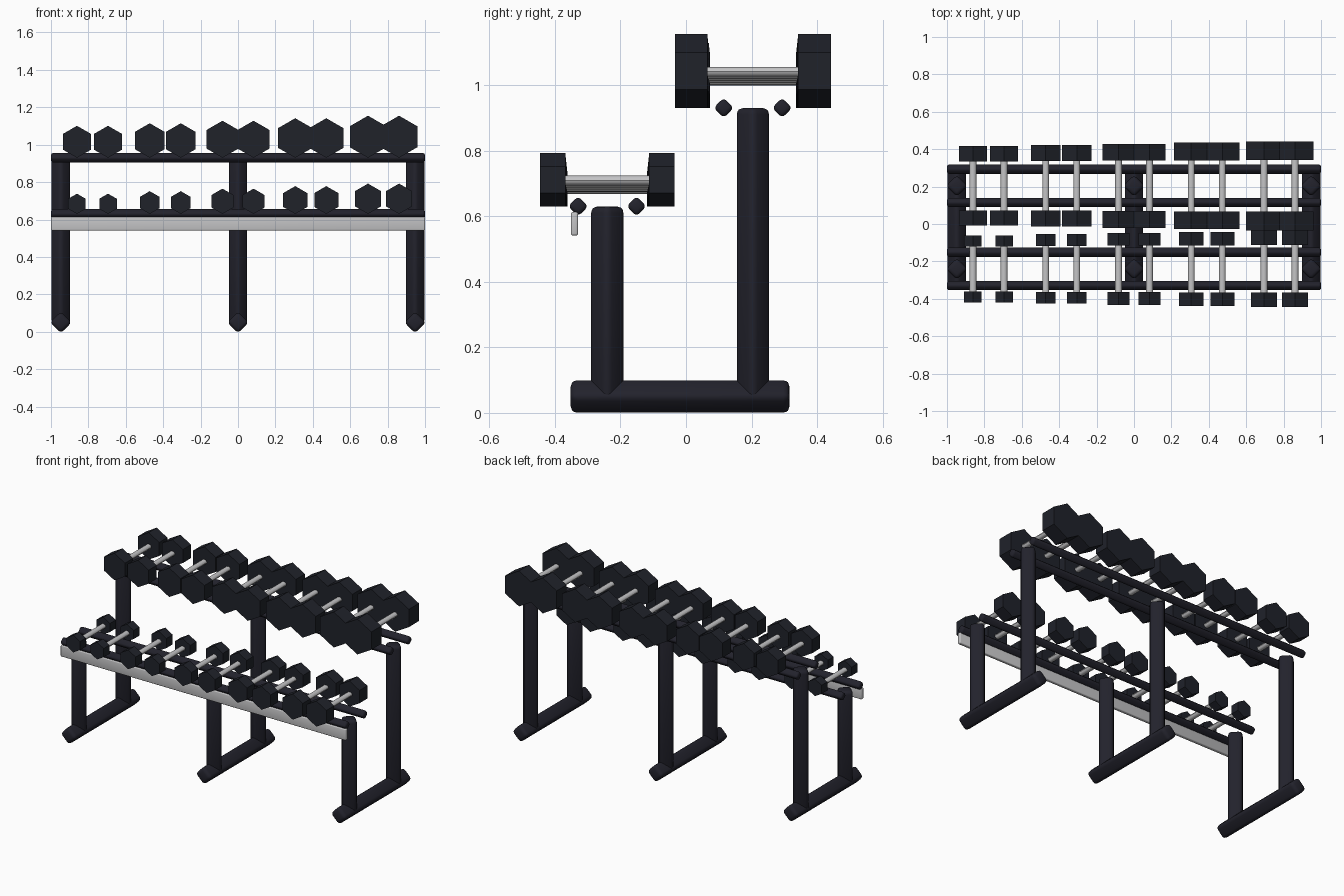
import bpy
import math
from mathutils import Matrix

old = bpy.data.objects.get("Cube")
if old:
    bpy.data.objects.remove(old, do_unlink=True)


def material(name, colour, rough):
    m = bpy.data.materials.new(name)
    m.use_nodes = True
    m.diffuse_color = (*colour, 1)
    node = m.node_tree.nodes["Principled BSDF"]
    node.inputs["Base Color"].default_value = (*colour, 1)
    node.inputs["Roughness"].default_value = rough
    return m


FRAME = material("frame charcoal", (0.016, 0.016, 0.025), 0.5)
RUBBER = material("rubber black", (0.014, 0.016, 0.023), 0.6)
STEEL = material("brushed steel", (0.55, 0.55, 0.56), 0.4)


def finish(obj, mat, smooth=True):
    obj.data.materials.append(mat)
    if smooth:
        bpy.ops.object.select_all(action='DESELECT')
        obj.select_set(True)
        bpy.context.view_layer.objects.active = obj
        bpy.ops.object.shade_smooth_by_angle(angle=math.radians(35))
    return obj


def bar(name, centre, size, mat, bevel, axis=None):
    """Rounded box; with an axis it is turned to stand on its edge."""
    bpy.ops.mesh.primitive_cube_add(size=1, location=centre)
    obj = bpy.context.object
    obj.name = name
    turn = Matrix.Rotation(math.pi / 4, 4, axis) if axis else Matrix()
    obj.data.transform(turn @ Matrix.Diagonal((*size, 1)))
    mod = obj.modifiers.new("rounded edges", 'BEVEL')
    mod.width = bevel
    mod.segments = 3
    bpy.ops.object.modifier_apply(modifier=mod.name)
    return finish(obj, mat)


def prism(name, centre, sides, rx, rz, y0, y1, mat, smooth=False):
    """Prism along y with a corner at the top."""
    ring = [(rx * math.sin(math.tau * i / sides), rz * math.cos(math.tau * i / sides))
            for i in range(sides)]
    verts = [(x, y, z) for y in (y0, y1) for x, z in ring]
    faces = [(i, i + sides, (i + 1) % sides + sides, (i + 1) % sides) for i in range(sides)]
    faces += [tuple(range(sides)), tuple(reversed(range(sides, 2 * sides)))]
    mesh = bpy.data.meshes.new(name)
    mesh.from_pydata(verts, [], faces)
    obj = bpy.data.objects.new(name, mesh)
    obj.location = centre
    bpy.context.collection.objects.link(obj)
    return finish(obj, mat, smooth)


# Three support frames: a floor bar with a short front and a tall rear post
BEAM, ROUND = 0.082, 0.02
FRONT_Y, REAR_Y = -0.24, 0.204
for side, x in (("right", -0.947), ("middle", 0), ("left", 0.947)):
    bar(side + "_floor_bar", (x, -0.018, 0.05), (BEAM, 0.668, BEAM), FRAME, ROUND, 'Y')
    for part, y, top in (("front_post", FRONT_Y, 0.63), ("rear_post", REAR_Y, 0.93)):
        bar(f"{side}_{part}", (x, y, (top + 0.04) / 2), (BEAM, BEAM, top - 0.04),
            FRAME, ROUND, 'Z')

# Steel label strip under the front rail
bar("front_strip", (0, -0.34, 0.577), (2, 0.022, 0.072), STEEL, 0.006)


def dumbbell(name, x, y, shelf, radius, inner, outer):
    z = shelf + radius
    prism(name + "_handle", (x, y, z - 0.002), 12, 0.018, 0.015,
          -inner - 0.01, inner + 0.01, STEEL, True)
    for end, a, b in (("front", -outer, -inner), ("rear", inner, outer)):
        prism(f"{name}_{end}_head", (x, y, z), 6, radius, radius, a, b, RUBBER)


# Each tier: two rails and five pairs of dumbbells growing to the left.
# Ranges are (smallest, largest) for head radius, inner and outer head faces.
tiers = (
    ("lower", FRONT_Y, 0.63, (0.054, 0.081), (0.121, 0.127), (0.179, 0.205)),
    ("upper", REAR_Y, 0.93, (0.0855, 0.1125), (0.131, 0.138), (0.212, 0.238)),
)
for tier, y, shelf, *ranges in tiers:
    for part, dy in (("front_rail", -0.089), ("rear_rail", 0.089)):
        bar(f"{tier}_{part}", (0, y + dy, shelf), (2, 0.0437, 0.0437), FRAME, 0.013, 'X')
    for i in range(5):
        sizes = [lo + (hi - lo) * i / 4 for lo, hi in ranges]
        for mate, dx in (("a", -0.083), ("b", 0.083)):
            dumbbell(f"{tier}_dumbbell_{i + 1}{mate}", (i - 2) * 0.389 + dx, y, shelf, *sizes)
